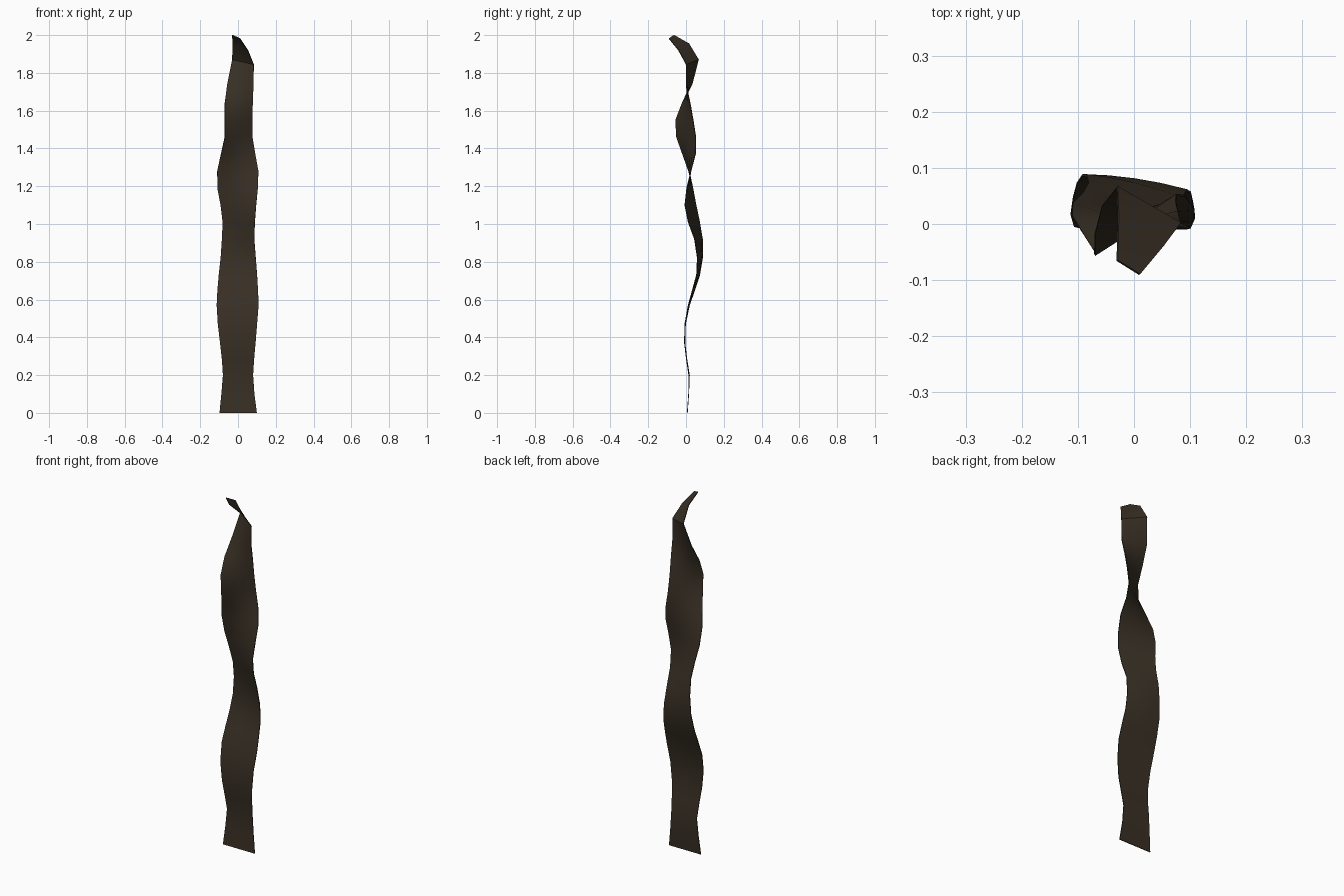
import bpy, bmesh

# Ribbon edges by height: z, left x, left y, right x, right y
ROWS = [
    (0.00, -.098, .007, .100, .007),
    (0.10, -.088, .014, .087, .014),
    (0.20, -.080, .018, .080, .015),
    (0.28, -.085, .005, .085, .003),
    (0.37, -.095, -.006, .093, -.008),
    (0.47, -.107, -.003, .101, -.006),
    (0.57, -.113, .018, .109, .012),
    (0.65, -.109, .046, .106, .034),
    (0.73, -.102, .072, .101, .056),
    (0.82, -.092, .087, .094, .060),
    (0.92, -.085, .087, .086, .045),
    (1.01, -.081, .072, .089, .012),
    (1.10, -.092, .053, .096, -.006),
    (1.19, -.109, .036, .105, .004),
    (1.28, -.110, .014, .108, .026),
    (1.37, -.090, -.018, .091, .050),
    (1.46, -.070, -.050, .076, .052),
    (1.55, -.070, -.055, .075, .038),
    (1.64, -.070, -.020, .078, .022),
]
# Upper frond: each edge has its own height (left xyz, right xyz)
TIP = [
    ((-.057, .032, 1.74), (.082, .002, 1.73)),
    ((-.030, .066, 1.87), (.083, .001, 1.845)),
    ((-.028, .015, 1.955), (.052, -.040, 1.92)),
    ((-.030, -.065, 2.0), (.010, -.090, 1.982)),
]
pairs = [((lx, ly, z), (rx, ry, z)) for z, lx, ly, rx, ry in ROWS] + TIP

# Twisting leaf blade, as one strip of quads
COLS = 4
bm = bmesh.new()
grid = []
for left, right in pairs:
    row = []
    for i in range(COLS + 1):
        t = i / COLS
        co = [a + (b - a) * t for a, b in zip(left, right)]
        if 0.7 < co[2] < 1.0:                      # slight bulge at the back
            co[1] += 0.006 * 4 * t * (1 - t)
        row.append(bm.verts.new(co))
    grid.append(row)
for a, b in zip(grid, grid[1:]):
    for i in range(COLS):
        bm.faces.new((a[i], a[i + 1], b[i + 1], b[i]))
mesh = bpy.data.meshes.new("seaweed_blade")
bm.to_mesh(mesh)
bm.free()
for p in mesh.polygons:
    p.use_smooth = True

blade = bpy.data.objects.new("seaweed_blade", mesh)
bpy.context.collection.objects.link(blade)
thick = blade.modifiers.new("thickness", 'SOLIDIFY')
thick.thickness = 0.004
thick.offset = 0

brown = bpy.data.materials.new("dark brown")
brown.diffuse_color = (0.040, 0.029, 0.018, 1)
mesh.materials.append(brown)

# Keep the rim edges crisp
bpy.context.view_layer.objects.active = blade
blade.select_set(True)
bpy.ops.object.modifier_apply(modifier="thickness")
bpy.ops.object.shade_smooth_by_angle()
